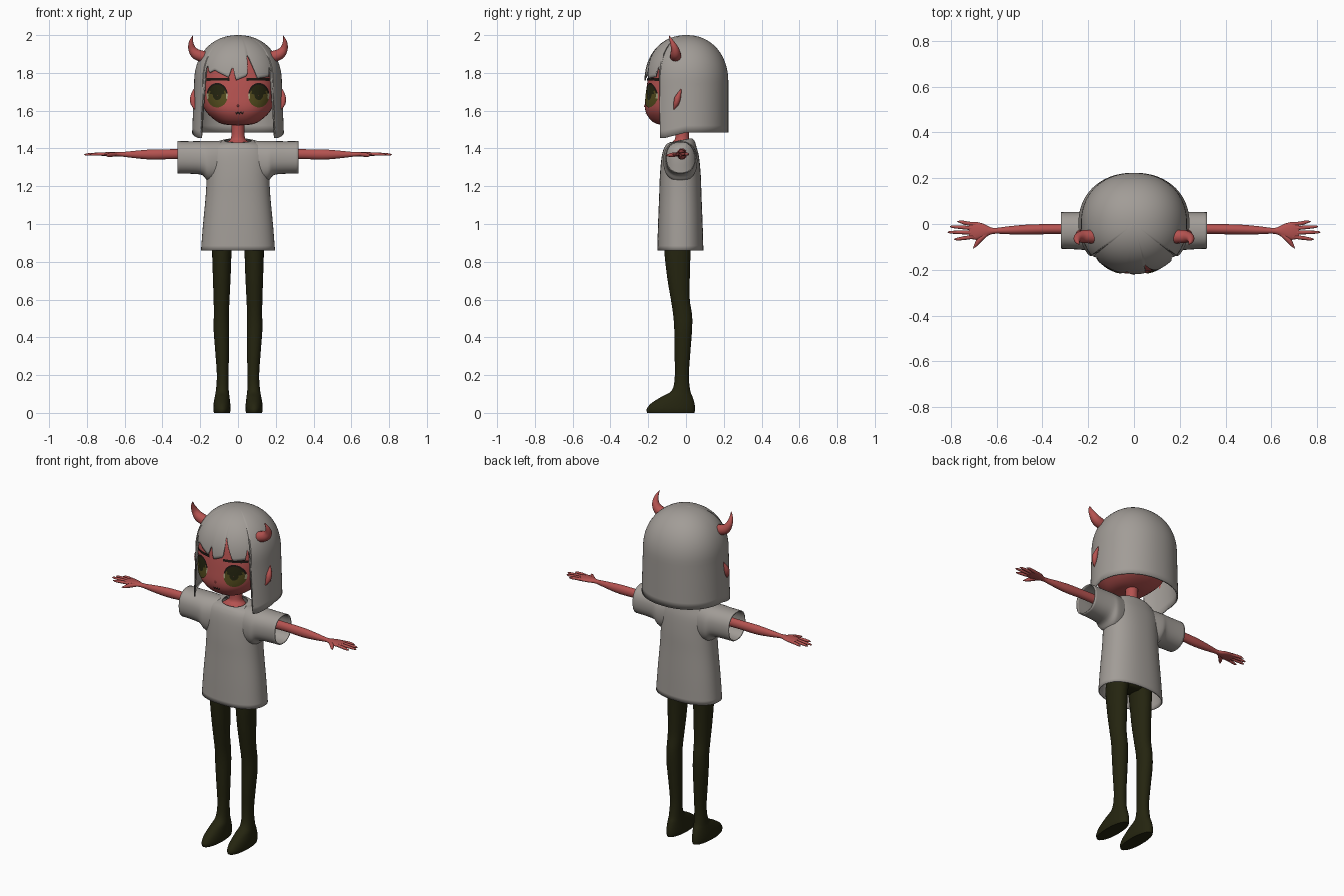
import bpy, bmesh, math
from mathutils import Vector
from mathutils.bvhtree import BVHTree

if "Cube" in bpy.data.objects:
    bpy.data.objects.remove(bpy.data.objects["Cube"])


def material(name, rgb):
    m = bpy.data.materials.new(name)
    m.diffuse_color = (*rgb, 1)
    m.use_nodes = True
    m.node_tree.nodes["Principled BSDF"].inputs["Base Color"].default_value = m.diffuse_color
    return m


SKIN = material("red_skin", (0.46, 0.085, 0.08))
GREY = material("warm_grey", (0.36, 0.335, 0.31))
TIGHTS = material("dark_olive_tights", (0.018, 0.018, 0.005))
BLACK = material("lash_black", (0.012, 0.008, 0.006))
OLIVE = material("iris_olive", (0.085, 0.07, 0.012))
PALE = material("eye_pale", (0.38, 0.34, 0.2))


def make(name, verts, faces, mats, mirror=False, thick=0, fix=True):
    me = bpy.data.meshes.new(name)
    me.from_pydata(verts, [], faces)
    if fix:
        bm = bmesh.new()
        bm.from_mesh(me)
        bmesh.ops.recalc_face_normals(bm, faces=bm.faces)
        bm.to_mesh(me)
        bm.free()
    for m in mats:
        me.materials.append(m)
    for p in me.polygons:
        p.use_smooth = True
    me.set_sharp_from_angle(angle=math.radians(50))
    ob = bpy.data.objects.new(name, me)
    bpy.context.collection.objects.link(ob)
    if thick:
        s = ob.modifiers.new("thickness", 'SOLIDIFY')
        s.thickness, s.offset = thick, -1
    if mirror:
        ob.modifiers.new("mirror", 'MIRROR')
    return ob


def spline(rows, k=4):
    """Smoothly resample a short table of ring sizes."""
    out = []
    for i in range(len(rows) - 1):
        p0, p1 = rows[max(i - 1, 0)], rows[i]
        p2, p3 = rows[i + 1], rows[min(i + 2, len(rows) - 1)]
        for j in range(k):
            t = j / k
            out.append([0.5 * (2 * b + (c - a) * t + (2 * a - 5 * b + 4 * c - d) * t * t
                               + (3 * b - a - 3 * c + d) * t ** 3)
                        for a, b, c, d in zip(p0, p1, p2, p3)])
    return out + [list(rows[-1])]


def oval(a, n):
    c, s = math.cos(a), math.sin(a)
    return (math.copysign(abs(c) ** (2 / n), c), math.copysign(abs(s) ** (2 / n), s))


def skin_rings(rings, caps):
    n, verts = len(rings[0]), [v for r in rings for v in r]
    faces = [(i * n + j, i * n + (j + 1) % n, (i + 1) * n + (j + 1) % n, (i + 1) * n + j)
             for i in range(len(rings) - 1) for j in range(n)]
    if caps:
        faces += [tuple(range(n)), tuple(range(len(verts) - n, len(verts)))]
    return verts, faces


def loft(name, rows, mat, axis='z', n=2.0, seg=32, caps=True, warp=None, **kw):
    """Rows: position along axis, two centre values, two radii."""
    rings = []
    for t, c1, c2, r1, r2 in spline(rows):
        ring = []
        for j in range(seg):
            u, v = oval(2 * math.pi * j / seg, n)
            a, b = c1 + max(r1, 0.001) * u, c2 + max(r2, 0.001) * v
            p = (a, b, t) if axis == 'z' else (t, a, b)
            ring.append(warp(p) if warp else p)
        rings.append(ring)
    return make(name, *skin_rings(rings, caps), [mat], **kw)


def tube(name, rows, mat, seg=12):
    """Mirrored tapering tube; rows: x, y, z, radius."""
    rows = spline(rows)
    rings = []
    for i, r in enumerate(rows):
        d = Vector(rows[min(i + 1, len(rows) - 1)][:3]) - Vector(rows[max(i - 1, 0)][:3])
        q = d.to_track_quat('Z', 'Y')
        rings.append([Vector(r[:3]) + q @ Vector((math.cos(a), math.sin(a), 0)) * max(r[3], 0.001)
                      for a in (2 * math.pi * j / seg for j in range(seg))])
    return make(name, *skin_rings(rings, True), [mat], mirror=True)


# Head and neck
head = loft("head", [(1.522, 0, -.06, .02, .03), (1.53, 0, -.06, .085, .095),
                     (1.56, 0, -.045, .135, .15), (1.61, 0, -.035, .178, .182),
                     (1.69, 0, -.03, .196, .182), (1.78, 0, -.025, .196, .175),
                     (1.86, 0, -.02, .172, .162), (1.92, 0, -.01, .12, .12),
                     (1.955, 0, -.01, .03, .03)], SKIN, n=2.4, seg=48)
loft("neck", [(1.36, 0, -.03, .12, .07), (1.41, 0, -.03, .085, .06), (1.435, 0, -.025, .055, .048),
              (1.46, 0, -.02, .036, .036), (1.55, 0, -.02, .034, .036)], SKIN)
tube("nose", [(0, -.19, 1.635, .006), (0, -.212, 1.627, .008), (0, -.222, 1.622, .002)], SKIN)
tube("ear", [(.225, -.065, 1.605, .002), (.236, -.053, 1.635, .014), (.238, -.043, 1.67, .016),
             (.234, -.025, 1.715, .002)], SKIN)
tube("horn", [(.18, -.055, 1.885, .03), (.222, -.055, 1.9, .028), (.244, -.06, 1.93, .02),
              (.248, -.075, 1.965, .011), (.239, -.09, 1.998, .001)], SKIN, seg=16)

# Hair shell: one surface whose lower edge follows the cut of the fringe and sides
FRINGE = [(-.19, 1.78), (-.17, 1.845), (-.155, 1.80), (-.13, 1.815), (-.05, 1.775), (-.03, 1.84),
          (-.012, 1.76), (.05, 1.785), (.058, 1.9), (.105, 1.77), (.165, 1.78), (.172, 1.84),
          (.19, 1.78)]


def hair_edge(x, y):
    if y < 0 and abs(x) < .187:
        for (x0, z0), (x1, z1) in zip(FRINGE, FRINGE[1:]):
            if x0 <= x <= x1:
                return z0 + (z1 - z0) * (x - x0) / (x1 - x0)
    return 1.455 + .03 * min(1, max(0, (y + .12) / .12))


def hair_point(u, v, z):
    h = max(0, (z - 1.75) / .25)
    f = max(0, 1 - h ** 2.15) ** (1 / 2.15)
    low = max(0, 1.75 - z)
    return ((.232 + .04 * low) * f * u, .002 + .222 * f * v, z)


COLS, ROWS = 192, 26
rings = []
for j in range(1, ROWS + 1):
    ring = []
    for i in range(COLS):
        u, v = oval(2 * math.pi * i / COLS, 2.15)
        edge = hair_edge(.232 * u, .222 * v)
        ring.append(hair_point(u, v, 2 - (2 - edge) * (j / ROWS) ** 1.9))
    rings.append(ring)
hv, hf = skin_rings(rings, False)
hv.append((0, .002, 2))
hf += [(i, len(hv) - 1, (i + 1) % COLS) for i in range(COLS)]
make("hair", hv, hf, [GREY], thick=.008)

# Face details: thin patches laid on the head surface
tree = BVHTree.FromPolygons([v.co for v in head.data.vertices],
                            [tuple(p.vertices) for p in head.data.polygons])


def on_face(x, z, lift):
    hit = tree.ray_cast(Vector((x, -1, z)), Vector((0, 1, 0)))[0]
    return (x, (hit.y if hit else -.1) - lift, z)


def eye(side):
    seg, radii = 40, [.02, .2, .4, .55, .7, .85, 1]
    rings = [[on_face(side * (.11 + .056 * r * math.cos(2 * math.pi * j / seg)),
                      1.682 + .065 * r * math.sin(2 * math.pi * j / seg), .005)
              for j in range(seg)] for r in radii]
    ob = make("eye_" + ("right" if side > 0 else "left"), *skin_rings(rings, False),
              [TIGHTS, OLIVE, BLACK, PALE], fix=False)
    for k, p in enumerate(ob.data.polygons):
        band, s = k // seg, math.sin(2 * math.pi * (k % seg + .5) / seg)
        if band == 5:
            p.material_index = 2 if s > .15 else (3 if s > -.35 else 1)
        elif band >= 2:
            p.material_index = 1 if s < .1 or band == 4 and s < .5 else 0
        if side * p.normal.y > 0 and p.normal.y > 0 or p.normal.y > 0:
            p.flip()


def strip(name, x0, x1, z_at, h, lift):
    n = 16
    xs = [x0 + (x1 - x0) * i / n for i in range(n + 1)]
    verts = [on_face(x, z_at(x) + d, lift) for d in (-h, h) for x in xs]
    faces = [(i, i + 1, n + 2 + i, n + 1 + i) for i in range(n)]
    make(name, verts, faces, [BLACK], fix=False)


for side in (-1, 1):
    eye(side)
    a, b = sorted((side * .045, side * .168))
    strip("eyebrow", a, b, lambda x: 1.766 - .3 * (abs(x) - .1) ** 2, .007, .006)
strip("mouth", -.014, .03, lambda x: 1.588 + .004 * math.cos(x * 420), .005, .004)


# Shirt: open body with a dipped neckline, and flared open sleeves
def neckline(p):
    w = max(0, min(1, (p[2] - 1.40) / .045))
    return (p[0], p[1], p[2] + w * .2 * (p[1] + .03))


loft("shirt_body", [(.86, 0, -.03, .196, .122), (1.0, 0, -.03, .185, .118), (1.15, 0, -.03, .171, .112),
                    (1.26, 0, -.03, .166, .108), (1.36, 0, -.03, .168, .098),
                    (1.415, 0, -.03, .145, .082), (1.436, 0, -.03, .105, .07),
                    (1.443, 0, -.03, .072, .056)],
     GREY, n=2.3, seg=48, caps=False, warp=neckline, thick=.006)
loft("sleeve", [(.085, -.03, 1.335, .078, .104), (.155, -.03, 1.333, .09, .106),
                (.19, -.03, 1.349, .086, .09), (.25, -.029, 1.352, .082, .086),
                (.32, -.028, 1.353, .08, .086)],
     GREY, axis='x', n=2.3, caps=False, mirror=True, thick=.006)

# Arms and hands
loft("arm", [(.15, -.022, 1.37, .026, .03), (.33, -.022, 1.37, .022, .026),
             (.45, -.024, 1.368, .022, .027), (.54, -.027, 1.368, .018, .02),
             (.615, -.03, 1.369, .013, .012), (.655, -.03, 1.37, .03, .012),
             (.69, -.03, 1.37, .039, .011), (.722, -.028, 1.369, .034, .008)],
     SKIN, axis='x', seg=20, mirror=True)
for name, y0, x1, y1 in (("little_finger", -.002, .773, .01), ("ring_finger", -.02, .805, -.012),
                         ("middle_finger", -.038, .814, -.036), ("index_finger", -.055, .787, -.066)):
    tube(name, [(.69, y0, 1.37, .008), (.735, (y0 + y1) / 2, 1.37, .0085),
                (x1 - .015, y1, 1.368, .006), (x1, y1, 1.367, .001)], SKIN)
tube("thumb", [(.64, -.04, 1.37, .009), (.672, -.066, 1.367, .012), (.69, -.09, 1.364, .008),
               (.703, -.107, 1.363, .001)], SKIN)

# Legs with feet, and hips under the shirt
loft("leg", [(0, .085, -.08, .042, .125), (.02, .085, -.08, .046, .128), (.05, .085, -.07, .044, .115),
             (.085, .084, -.048, .039, .083), (.12, .083, -.026, .034, .048),
             (.2, .081, -.022, .031, .037), (.32, .084, -.019, .036, .042),
             (.44, .088, -.015, .041, .047), (.52, .088, -.018, .04, .05), (.6, .087, -.03, .042, .05),
             (.72, .086, -.04, .047, .06), (.86, .085, -.045, .052, .07), (.97, .075, -.04, .06, .075)],
     TIGHTS, n=2.1, seg=28, mirror=True)
loft("hips", [(.9, 0, -.04, .06, .045), (.93, 0, -.04, .12, .07), (1.0, 0, -.035, .135, .08),
              (1.08, 0, -.03, .12, .075)], TIGHTS)
